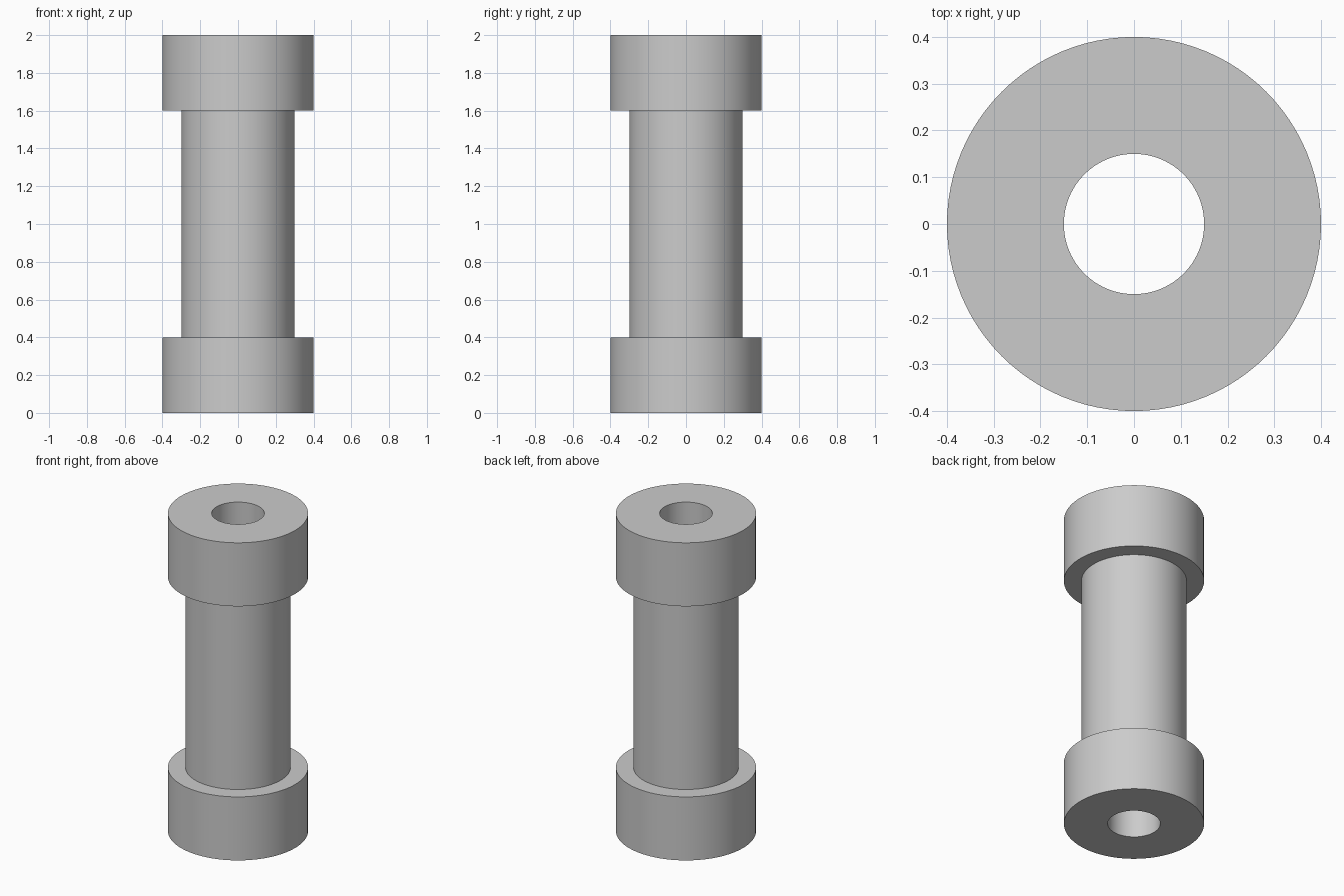
import bpy, bmesh, math
from mathutils import Matrix

cube = bpy.data.objects.get("Cube")
if cube:
    bpy.data.objects.remove(cube, do_unlink=True)

SIDES = 96
BORE, BODY, FLANGE = 0.15, 0.30, 0.40
HEIGHT, RIM = 2.0, 0.4

grey = bpy.data.materials.new("plain grey")
grey.use_nodes = True
colour = (0.6, 0.6, 0.6, 1)
grey.diffuse_color = colour
grey.node_tree.nodes["Principled BSDF"].inputs["Base Color"].default_value = colour

# Closed half-section of the flanged sleeve: bore, end faces and stepped outside
profile = [
    (BORE, 0), (FLANGE, 0), (FLANGE, RIM), (BODY, RIM),
    (BODY, HEIGHT - RIM), (FLANGE, HEIGHT - RIM), (FLANGE, HEIGHT), (BORE, HEIGHT),
]

# Turn the section around the z axis
bm = bmesh.new()
rings = []
for i in range(SIDES):
    turn = Matrix.Rotation(math.tau * i / SIDES, 3, "Z")
    rings.append([bm.verts.new(turn @ bm_point) for bm_point in
                  (Matrix.Identity(3).col[0] * r + Matrix.Identity(3).col[2] * z for r, z in profile)])
for i, ring in enumerate(rings):
    following = rings[(i + 1) % SIDES]
    for j in range(len(profile)):
        k = (j + 1) % len(profile)
        bm.faces.new((ring[j], following[j], following[k], ring[k]))
bmesh.ops.recalc_face_normals(bm, faces=bm.faces)

mesh = bpy.data.meshes.new("flanged_sleeve")
bm.to_mesh(mesh)
bm.free()
mesh.materials.append(grey)
sleeve = bpy.data.objects.new("flanged_sleeve", mesh)
bpy.context.collection.objects.link(sleeve)

# Smooth round walls with sharp rims
bpy.ops.object.select_all(action="DESELECT")
sleeve.select_set(True)
bpy.context.view_layer.objects.active = sleeve
bpy.ops.object.shade_smooth_by_angle(angle=math.radians(30))
